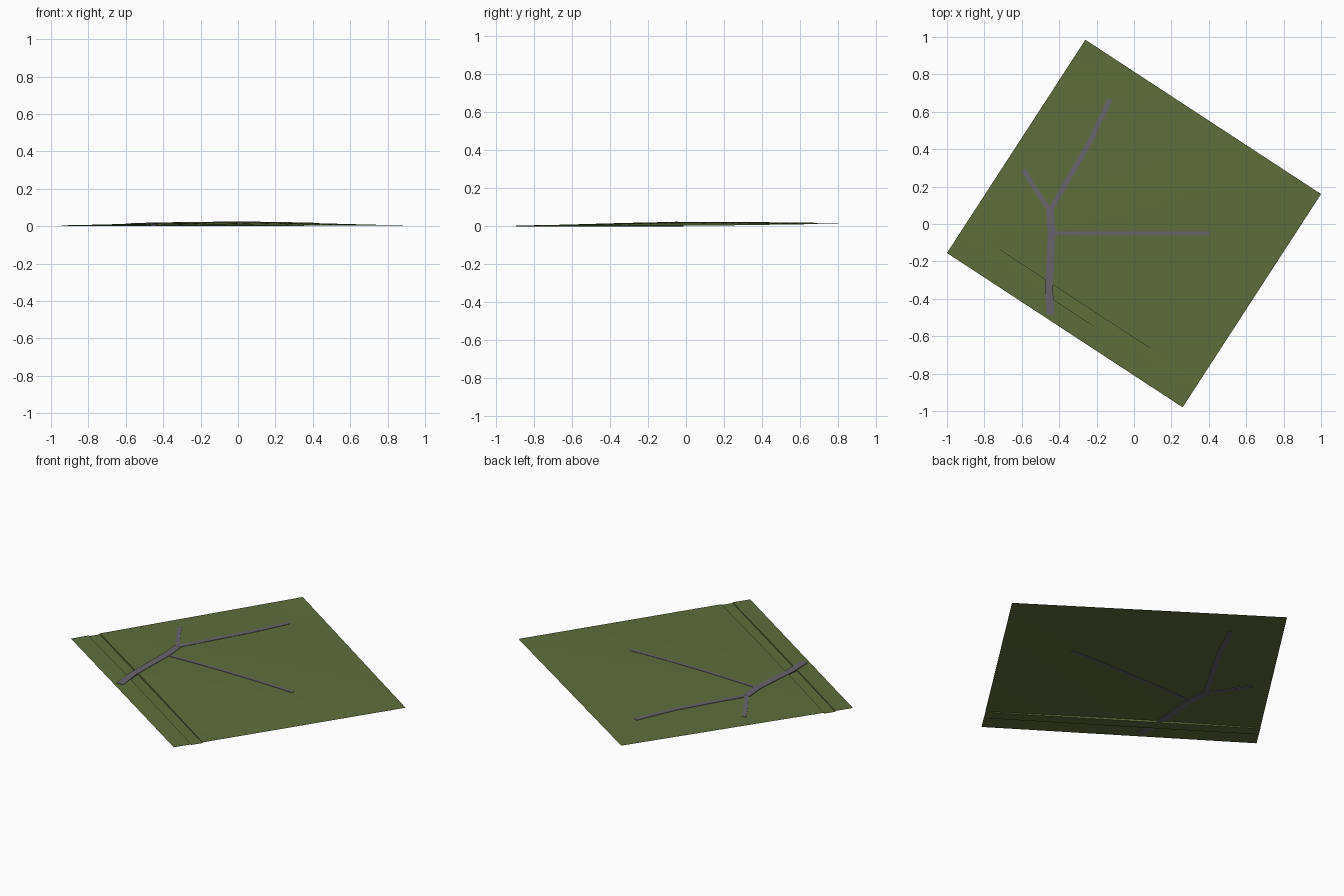
import bpy, bmesh, math
from mathutils import Vector

cube = bpy.data.objects.get("Cube")
if cube:
    bpy.data.objects.remove(cube)


def material(name, rgb):
    m = bpy.data.materials.new(name)
    m.use_nodes = True
    m.diffuse_color = (*rgb, 1)
    bsdf = m.node_tree.nodes["Principled BSDF"]
    bsdf.inputs["Base Color"].default_value = (*rgb, 1)
    bsdf.inputs["Roughness"].default_value = 0.9
    return m


GRASS = material("grass green", (0.112, 0.156, 0.044))
ROAD = material("road grey", (0.138, 0.127, 0.150))

# Rotated square plot: origin corner and its two sides
ORIGIN = Vector((-1.0, -0.155))
SIDE_U = Vector((1.26, -0.825))
SIDE_V = Vector((0.74, 1.14))
DITCH = (0.076, 0.124)


def height(u, v):
    """Gently domed ground, rising to the back left corner."""
    dome = 0.016 * math.sin(math.pi * u) * math.sin(math.pi * v)
    return 0.004 + 0.012 * v * (1 - u) + dome


def ground_at(p):
    q = p - ORIGIN
    det = SIDE_U.cross(SIDE_V)
    return height(q.cross(SIDE_V) / det, SIDE_U.cross(q) / det)


def finish(bm, name, mat, smooth=False):
    bmesh.ops.recalc_face_normals(bm, faces=bm.faces)
    me = bpy.data.meshes.new(name)
    bm.to_mesh(me)
    bm.free()
    me.materials.append(mat)
    ob = bpy.data.objects.new(name, me)
    bpy.context.collection.objects.link(ob)
    if smooth:
        bpy.ops.object.select_all(action='DESELECT')
        ob.select_set(True)
        bpy.context.view_layer.objects.active = ob
        bpy.ops.object.shade_smooth_by_angle(angle=math.radians(30))
    return ob


# Ground sheet with a shallow ditch parallel to the front side
rows = [(0, 0), (DITCH[0], 0), (DITCH[0], 1), (DITCH[1], 1), (DITCH[1], 0)]
rows += [(DITCH[1] + (1 - DITCH[1]) * i / 16, 0) for i in range(1, 17)]
bm = bmesh.new()
grid = []
for v, sunk in rows:
    line = []
    for i in range(21):
        u = i / 20
        p = ORIGIN + SIDE_U * u + SIDE_V * v
        z = 0 if sunk else height(u, v)
        line.append(bm.verts.new((p.x, p.y, z)))
    grid.append(line)
for a, b in zip(grid, grid[1:]):
    for i in range(20):
        bm.faces.new((a[i], a[i + 1], b[i + 1], b[i]))
finish(bm, "ground", GRASS, smooth=True)


def road(name, path, width, lift=0.003):
    """Thin slab that follows the ground along a path."""
    pts = [Vector(p) for p in path]
    dense = [pts[0]]
    for a, b in zip(pts, pts[1:]):
        n = max(2, int((b - a).length / 0.06))
        dense += [a.lerp(b, i / n) for i in range(1, n + 1)]
    bm = bmesh.new()
    rings = []
    for i, p in enumerate(dense):
        d = dense[min(i + 1, len(dense) - 1)] - dense[max(i - 1, 0)]
        side = Vector((-d.y, d.x)).normalized() * width / 2
        ring = []
        for s, dz in ((1, lift), (-1, lift), (-1, -lift), (1, -lift)):
            q = p + side * s
            ring.append(bm.verts.new((q.x, q.y, ground_at(p) + dz)))
        rings.append(ring)
    for a, b in zip(rings, rings[1:]):
        for k in range(4):
            j = (k + 1) % 4
            bm.faces.new((a[k], a[j], b[j], b[k]))
    bm.faces.new(rings[0])
    bm.faces.new(rings[-1])
    finish(bm, name, ROAD)


# Main road from the front side, then its branches
FORK = (-0.45, 0.07)
road("main_road", [(-0.445, -0.485), (-0.455, -0.35), (-0.44, -0.05), FORK], 0.042)
road("left_branch_road", [FORK, (-0.53, 0.19), (-0.59, 0.29)], 0.024, 0.0027)
road("back_branch_road", [FORK, (-0.23, 0.45), (-0.13, 0.665)], 0.028, 0.0024)
road("cross_road", [(-0.44, -0.05), (0.4, -0.05)], 0.018, 0.0021)
